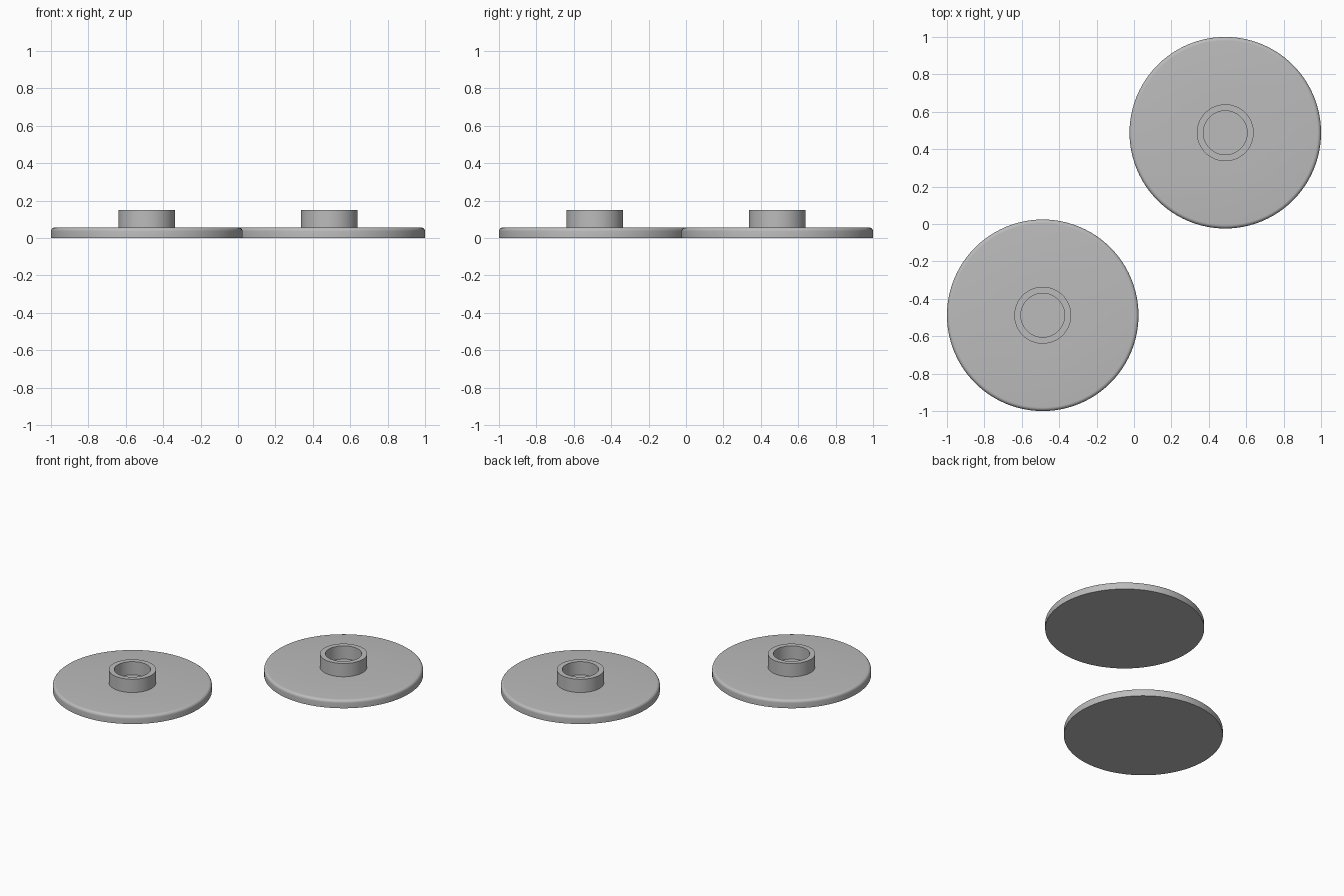
import bpy, bmesh, math

if "Cube" in bpy.data.objects:
    bpy.data.objects.remove(bpy.data.objects["Cube"])

SEGMENTS = 96
C = 0.488          # offset of each disc from the centre
R, T, F = 0.512, 0.056, 0.02   # disc radius, thickness, edge fillet
RO, RI, H = 0.152, 0.117, 0.15  # collar outer and inner radius, top height

grey = bpy.data.materials.new("light_grey")
grey.diffuse_color = (0.5, 0.5, 0.5, 1)
grey.use_nodes = True
grey.node_tree.nodes["Principled BSDF"].inputs["Base Color"].default_value = grey.diffuse_color


def lathe(name, profile, x, y):
    """Revolve a closed (radius, height) profile around z."""
    bm = bmesh.new()
    verts = [bm.verts.new((r, 0, z)) for r, z in profile]
    edges = [bm.edges.new(p) for p in zip(verts, verts[1:])]
    bmesh.ops.spin(bm, geom=verts + edges, cent=(0, 0, 0), axis=(0, 0, 1),
                   angle=2 * math.pi, steps=SEGMENTS, use_duplicate=False)
    bmesh.ops.remove_doubles(bm, verts=bm.verts, dist=1e-5)
    bmesh.ops.recalc_face_normals(bm, faces=bm.faces)
    mesh = bpy.data.meshes.new(name)
    bm.to_mesh(mesh)
    bm.free()
    mesh.materials.append(grey)
    ob = bpy.data.objects.new(name, mesh)
    ob.location = (x, y, 0)
    bpy.context.collection.objects.link(ob)
    bpy.ops.object.select_all(action='DESELECT')
    ob.select_set(True)
    bpy.context.view_layer.objects.active = ob
    bpy.ops.object.shade_smooth_by_angle(angle=math.radians(30))


# Flat disc with a rounded top edge and a hollow collar, in one profile
fillet = [(R - F + F * math.cos(a), T - F + F * math.sin(a))
          for a in (i * math.pi / 12 for i in range(7))]
profile = [(0, 0), (R, 0)] + fillet + [(RO, T), (RO, H), (RI, H), (RI, T), (0, T)]

for side, name in ((-1, "front_left_disc"), (1, "back_right_disc")):
    lathe(name, profile, side * C, side * C)
